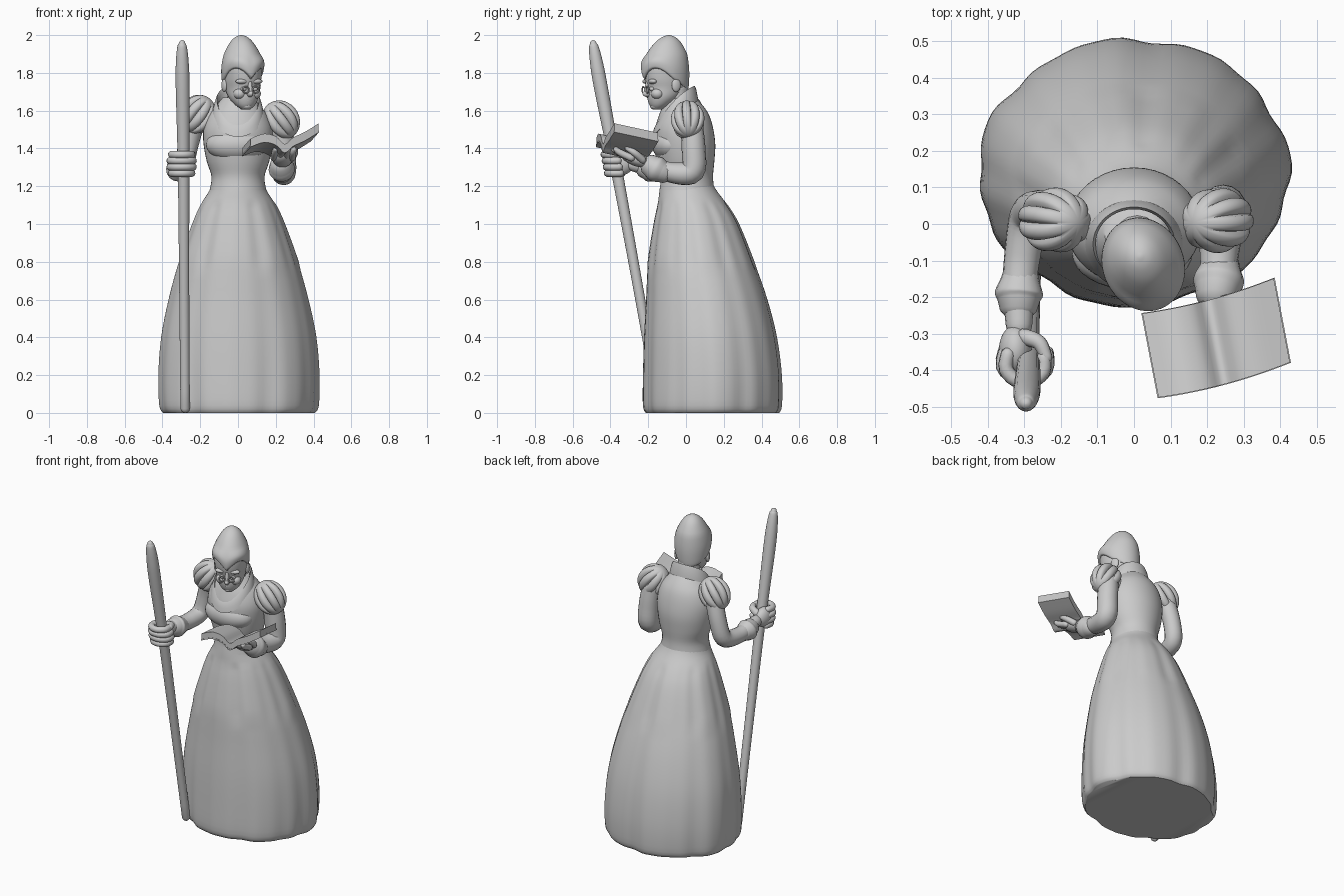
import bpy, bmesh, math
from mathutils import Vector, Matrix

if "Cube" in bpy.data.objects:
    bpy.data.objects.remove(bpy.data.objects["Cube"])

stone = bpy.data.materials.new("plain_grey")
stone.use_nodes = True
GREY = (0.6, 0.6, 0.6, 1)
stone.diffuse_color = GREY
stone.node_tree.nodes["Principled BSDF"].inputs["Base Color"].default_value = GREY


def finish(name, bm, angle=50):
    """Turn a bmesh into a smooth shaded grey object."""
    bmesh.ops.recalc_face_normals(bm, faces=bm.faces)
    mesh = bpy.data.meshes.new(name)
    bm.to_mesh(mesh)
    bm.free()
    obj = bpy.data.objects.new(name, mesh)
    bpy.context.collection.objects.link(obj)
    mesh.materials.append(stone)
    bpy.ops.object.select_all(action='DESELECT')
    obj.select_set(True)
    bpy.context.view_layer.objects.active = obj
    bpy.ops.object.shade_smooth_by_angle(angle=math.radians(angle))
    return obj


def skin(name, rings, caps=True, closed=False):
    """Join rings of points with quads."""
    bm = bmesh.new()
    loops = [[bm.verts.new(p) for p in ring] for ring in rings]
    pairs = list(zip(loops, loops[1:]))
    if closed:
        pairs.append((loops[-1], loops[0]))
    for a, b in pairs:
        for i in range(len(a)):
            j = (i + 1) % len(a)
            bm.faces.new((a[i], a[j], b[j], b[i]))
    if caps:
        bm.faces.new(loops[0])
        bm.faces.new(loops[-1])
    return finish(name, bm)


def smooth(keys, steps):
    """Catmull-Rom resampling of tuples of numbers."""
    keys = [Vector(k) for k in keys]
    out = []
    for i in range(len(keys) - 1):
        p0, p1, p2 = keys[max(i - 1, 0)], keys[i], keys[i + 1]
        p3 = keys[min(i + 2, len(keys) - 1)]
        for s in range(steps):
            t = s / steps
            out.append(0.5 * (2 * p1 + (p2 - p0) * t + (2 * p0 - 5 * p1 + 4 * p2 - p3) * t * t
                              + (3 * p1 - p0 - 3 * p2 + p3) * t ** 3))
    return out + [keys[-1]]


def loft(name, keys, count=32, steps=4, shape=lambda a, z: (1, 0)):
    """Stack of ellipses; each key is (z, centre y, half width, half depth)."""
    rings = []
    for z, cy, rx, ry in smooth(keys, steps):
        ring = []
        for i in range(count):
            a = math.tau * i / count
            k, dz = shape(a, z)
            ring.append((rx * k * math.cos(a), cy + ry * k * math.sin(a), z + dz))
        rings.append(ring)
    return skin(name, rings)


def tube(name, path, count=16, steps=5, dome=True):
    """Round limb; each path point is (x, y, z, radius)."""
    pts = smooth(path, steps)
    pos, rad = [p.xyz for p in pts], [p.w for p in pts]
    if dome:
        for end, sign in ((0, -1), (-1, 1)):
            d = (pos[end] - pos[1 if end == 0 else -2]).normalized()
            base, r = pos[end], rad[end]
            for h in (0.5, 0.85, 1):
                new, nr = base + d * r * h, r * math.sqrt(max(1 - h * h, 0.01))
                if sign < 0:
                    pos.insert(0, new)
                    rad.insert(0, nr)
                else:
                    pos.append(new)
                    rad.append(nr)
    last = (pos[1] - pos[0]).normalized()
    side = last.orthogonal().normalized()
    rings = []
    for i, p in enumerate(pos):
        d = (pos[min(i + 1, len(pos) - 1)] - pos[max(i - 1, 0)]).normalized()
        side = last.rotation_difference(d) @ side
        up = d.cross(side)
        last = d
        rings.append([p + rad[i] * (math.cos(a) * side + math.sin(a) * up)
                      for a in (math.tau * k / count for k in range(count))])
    return skin(name, rings)


def ball(name, centre, size, rot=None, lobes=0):
    """Ellipsoid, with grooves between lobes when asked for."""
    bm = bmesh.new()
    bmesh.ops.create_uvsphere(bm, u_segments=72 if lobes else 32, v_segments=20, radius=1)
    for v in bm.verts:
        if lobes:
            groove = abs(math.sin(math.atan2(v.co.y, v.co.x) * lobes / 2)) ** 0.5
            v.co.xy *= 1 - 0.24 * (1 - groove) * (1 - abs(v.co.z) ** 3)
        v.co = Vector(v.co) * Vector(size)
    turn = rot.to_matrix().to_4x4() if rot else Matrix()
    bm.transform(Matrix.Translation(centre) @ turn)
    return finish(name, bm, 70)


# Gown: long gathered skirt and fitted bodice
def folds(a, z):
    amp = max(0, 1 - z / 1.2) * 0.016 + (0.012 if 0.8 < z < 1.12 else 0)
    return 1 + amp * (math.sin(7 * a + 1) + 0.6 * math.sin(12 * a) + 0.4 * math.sin(19 * a + 2)), 0


loft("gown_skirt", [
    (0, .14, .40, .35), (.04, .14, .42, .365), (.2, .14, .425, .365), (.4, .13, .41, .35),
    (.6, .11, .37, .32), (.8, .08, .315, .28), (1, .055, .245, .225), (1.1, .035, .2, .185),
    (1.18, .01, .15, .15), (1.24, 0, .135, .13)], 96, 4, folds)
loft("gown_bodice", [
    (1.18, .005, .15, .145), (1.25, .005, .14, .138), (1.33, 0, .165, .15),
    (1.42, -.005, .182, .16), (1.5, -.01, .183, .155), (1.57, -.01, .16, .135),
    (1.62, -.015, .122, .11), (1.67, -.025, .08, .075)], 40)
ball("bust", (-.005, -.08, 1.42), (.165, .1, .092))

# Collar: band around the neckline, standing high at the back
rings = []
for grow, lift in ((1.18, -.055), (1.13, -.015), (1.03, .025), (.96, .04), (.9, .02), (.95, -.055)):
    rings.append([(.117 * grow * math.cos(a), -.055 + .106 * grow * math.sin(a),
                   1.59 + .09 * math.sin(a) + lift * (1 + .3 * math.sin(a)) + .03 * math.cos(a) ** 2)
                  for a in (math.tau * i / 40 for i in range(40))])
skin("collar", rings, caps=False, closed=True)
tube("neck", [(0, -.02, 1.58, .075), (.01, -.045, 1.66, .068), (.015, -.055, 1.72, .068)])

# Head: face, close cap with a pointed front, ears, nose and spectacles
head = [loft("head", [
    (1.605, -.1, .02, .02), (1.63, -.088, .052, .052), (1.67, -.065, .078, .086),
    (1.72, -.045, .09, .108), (1.77, -.048, .098, .119), (1.84, -.05, .1, .12),
    (1.9, -.045, .08, .098), (1.96, -.04, .045, .055)])]


def hem(a, z):
    fade = max(0, (1.9 - z) / .13)
    if math.sin(a) > 0:
        return 1 - .05 * fade * math.sin(a), -.07 * math.sin(a) * fade
    turn = abs(math.atan2(math.cos(a), -math.sin(a)))
    return 1, fade * .055 * math.sin(2 * turn)


head.append(loft("cap", [
    (1.77, -.05, .101, .123), (1.785, -.052, .109, .131), (1.84, -.052, .111, .131),
    (1.9, -.045, .094, .11), (1.96, -.038, .061, .071), (1.99, -.034, .031, .034),
    (2, -.032, .004, .004)], 48, 4, hem))
head.append(ball("nose", (0, -.155, 1.69), (.015, .028, .018)))
head.append(tube("nose_bridge", [(0, -.155, 1.75, .01), (0, -.162, 1.695, .013)]))
head.append(ball("lips", (0, -.135, 1.655), (.024, .014, .009)))
head.append(ball("chin", (0, -.113, 1.625), (.028, .025, .02)))
for s in (-1, 1):
    head.append(ball("ear", (s * .096, -.03, 1.735), (.013, .025, .036)))
    head.append(ball("brow", (s * .04, -.143, 1.755), (.036, .02, .014)))
    head.append(ball("cheek", (s * .042, -.115, 1.69), (.034, .034, .03)))
    circle = [(s * .028 + .018 * math.cos(a), -.167, 1.71 + .017 * math.sin(a), .004)
              for a in (math.tau * i / 16 for i in range(17))]
    head.append(tube("spectacle_rim", circle, 8, 1, False))
    head.append(ball("eye", (s * .032, -.144, 1.715), (.016, .012, .012)))
for obj in head:
    obj.matrix_world = Matrix.Translation((.005, -.06, 0)) @ Matrix.Rotation(math.radians(22), 4, 'Z')

# Slashed puff sleeves
for s, z in ((-1, 1.58), (1, 1.55)):
    axis = Vector((s * .6, .05, -.8))
    ball("puff_sleeve", (s * .222 + .005, .01, z), (.09, .098, .108), axis.to_track_quat('Z', 'Y'), 9)

# Arms with turned cuffs
tube("left_arm", [(.225, .03, 1.52, .06), (.24, .04, 1.4, .063), (.245, .035, 1.28, .063),
                  (.235, -.06, 1.27, .056), (.23, -.16, 1.3, .044), (.225, -.22, 1.33, .033)])
tube("right_arm", [(-.23, .03, 1.54, .055), (-.262, .04, 1.42, .053), (-.288, .02, 1.31, .053),
                   (-.305, -.08, 1.285, .05), (-.315, -.18, 1.295, .045), (-.315, -.28, 1.315, .036)])
tube("left_cuff", [(.235, -.125, 1.275, .058), (.232, -.155, 1.29, .07), (.228, -.18, 1.305, .062)])
tube("right_cuff", [(-.312, -.155, 1.285, .054), (-.315, -.19, 1.29, .066), (-.316, -.21, 1.295, .058)])

# Left hand, palm up beneath the book
ball("left_palm", (.235, -.265, 1.345), (.052, .08, .038), Matrix.Rotation(-.35, 3, 'X').to_quaternion())
for i in range(4):
    x = .19 + .032 * i
    tube("left_finger", [(x, -.29, 1.35, .019), (x + .005, -.35, 1.378, .018),
                         (x + .01, -.395 + .012 * abs(i - 1), 1.395, .014)], 10)
tube("left_thumb", [(.275, -.23, 1.34, .02), (.3, -.27, 1.375, .018), (.3, -.31, 1.4, .014)], 10)

# Staff, leaning forward at the top
tube("staff", [(-.28, -.141, .025, .025), (-.285, -.26, .7, .027), (-.288, -.37, 1.3, .031),
               (-.293, -.45, 1.72, .037), (-.295, -.475, 1.86, .034), (-.296, -.488, 1.935, .026),
               (-.296, -.491, 1.955, .018)], 20)

# Right hand wrapped around the staff
ball("right_palm", (-.325, -.345, 1.32), (.045, .068, .062))
for i in range(4):
    z = 1.265 + .033 * i
    y = -.135 - .182 * z
    bulge = .055 + .008 * (i in (1, 2))
    arc = [(-.298 + bulge * math.cos(a), y + .05 * math.sin(a), z + .004, .02)
           for a in (math.radians(d) for d in range(150, 381, 46))]
    tube("right_finger", arc, 10, 3)
tube("right_thumb", [(-.3, -.31, 1.35, .024), (-.26, -.325, 1.365, .021), (-.24, -.365, 1.37, .017)], 10)


# Open book: curved page block on a thin cover
def slab(name, top, bottom, reach):
    """Gull-wing sheet between two heights under the page curve."""
    curve = smooth([(-1, 1.45), (-.6, 1.475), (-.25, 1.46), (0, 1.42), (.25, 1.455), (.6, 1.485), (1, 1.53)], 4)
    rings = []
    for u, z in curve:
        bow = .012 * (1 - u * u)
        rings.append([(.225 + .18 * u * reach + .022 * v * reach,
                       -.312 + .048 * u * reach - (.115 * v + bow) * reach,
                       z - .025 + .025 * v + h)
                      for v, h in ((-1, top), (1, top), (1, bottom), (-1, bottom))])
    return skin(name, rings)


slab("book_pages", .003, -.036, 1)
slab("book_cover", -.034, -.043, 1.015)
